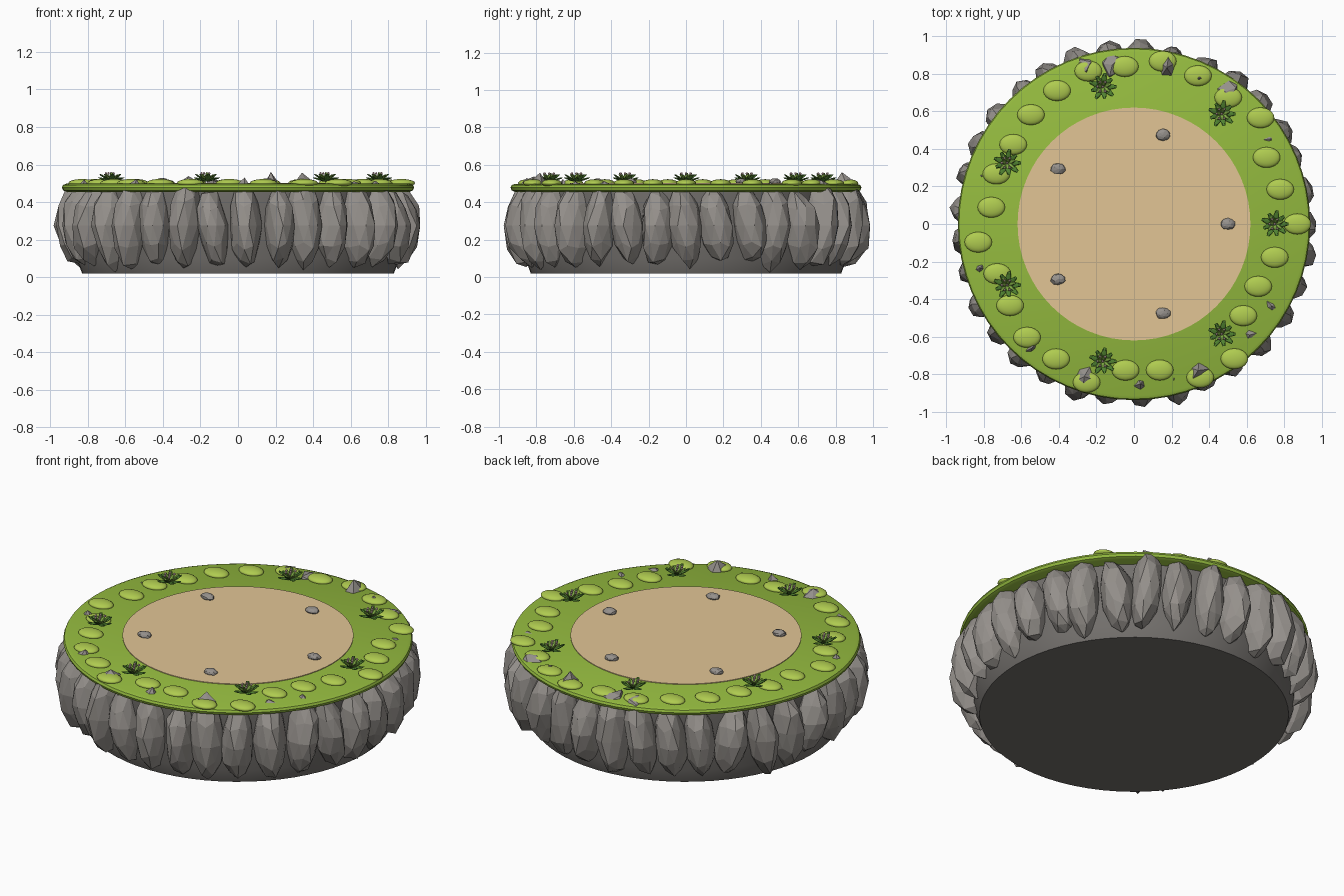
import bpy, bmesh, random
from math import sin, cos, pi, tau
from mathutils import Matrix, Vector

if "Cube" in bpy.data.objects:
    bpy.data.objects.remove(bpy.data.objects["Cube"])

random.seed(7)


def material(name, rgb):
    m = bpy.data.materials.new(name)
    m.diffuse_color = (*rgb, 1)
    m.use_nodes = True
    m.node_tree.nodes["Principled BSDF"].inputs["Base Color"].default_value = m.diffuse_color
    return m


GRASS = material("grass", (0.30, 0.50, 0.05))
MOSS = material("moss", (0.43, 0.60, 0.08))
SAND = material("sand", (0.76, 0.56, 0.30))
ROCK = material("rock", (0.30, 0.28, 0.26))
CORE = material("dark_rock", (0.17, 0.16, 0.15))
LEAF = material("leaf", (0.08, 0.22, 0.03))
LEAF_LIGHT = material("light_leaf", (0.22, 0.42, 0.06))
PETAL = material("petal", (0.80, 0.55, 0.55))


def finish(name, bm, mats, smooth=None):
    bmesh.ops.recalc_face_normals(bm, faces=bm.faces)
    me = bpy.data.meshes.new(name)
    bm.to_mesh(me)
    bm.free()
    for m in mats:
        me.materials.append(m)
    ob = bpy.data.objects.new(name, me)
    bpy.context.collection.objects.link(ob)
    if smooth:
        bpy.ops.object.select_all(action='DESELECT')
        ob.select_set(True)
        bpy.context.view_layer.objects.active = ob
        bpy.ops.object.shade_smooth_by_angle(angle=smooth)
    return ob


def disc(name, profile, mat, n=64):
    """Closed solid lathed from (radius, z) points, with flat caps."""
    bm = bmesh.new()
    rings = [[bm.verts.new((r * cos(tau * i / n), r * sin(tau * i / n), z))
              for i in range(n)] for r, z in profile]
    for a, b in zip(rings, rings[1:]):
        for i in range(n):
            j = (i + 1) % n
            bm.faces.new((a[i], a[j], b[j], b[i]))
    bm.faces.new(rings[0])
    bm.faces.new(rings[-1])
    return finish(name, bm, [mat], 0.6)


# Rock core, turf slab and sand floor
disc("rock_core", [(0.83, 0.02), (0.86, 0.10), (0.86, 0.465)], CORE)
disc("turf", [(0.915, 0.455), (0.932, 0.463), (0.938, 0.478),
              (0.932, 0.491), (0.915, 0.498)], GRASS)
disc("sand_floor", [(0.62, 0.48), (0.62, 0.502)], SAND)

# Ring of faceted boulders with pointed, inward leaning tips
N = 33
for k in range(N):
    a = tau * k / N + random.uniform(-0.02, 0.02)
    up = random.choice((0.20, 0.22, 0.24, 0.27))
    down = random.uniform(0.20, 0.25)
    depth = random.uniform(0.105, 0.13)
    wide = random.uniform(0.08, 0.095)
    lean = random.uniform(-0.03, 0.03)
    bm = bmesh.new()
    bmesh.ops.create_icosphere(bm, subdivisions=2, radius=1)
    turn = Matrix.Rotation(a, 3, 'Z')
    spin = Matrix.Rotation(random.uniform(0, tau), 3, 'Z')
    for v in bm.verts:
        p = spin @ v.co * random.uniform(0.90, 1.07)
        z = 0.275 + p.z * (up if p.z > 0 else down)
        q = Vector((0.868 + depth * p.x - 0.015 * p.z * p.z,
                    wide * p.y + lean * p.z, max(z, 0.005)))
        q = turn @ q
        r = q.xy.length
        if r > 0.995:
            q.x *= 0.995 / r
            q.y *= 0.995 / r
        v.co = q
    finish(f"boulder_{k:02d}", bm, [ROCK])

# Moss cushions around the turf
radii = [.87, .80, .79, .88, .84, .86, .88, .84, .85, .82, .80, .77, .78, .765,
         .835, .775, .79, .83, .83, .88, .78, .79, .89, .895, .76, .74, .77]
for k, r in enumerate(radii):
    a = tau * k / len(radii)
    bm = bmesh.new()
    bmesh.ops.create_uvsphere(bm, u_segments=20, v_segments=10, radius=1,
                              matrix=Matrix.Translation((r * cos(a), r * sin(a), 0.502))
                              @ Matrix.Diagonal((0.073, 0.055, 0.021, 1)))
    finish(f"moss_cushion_{k:02d}", bm, [MOSS], pi)

# Pebbles on the sand
for k in range(5):
    a = tau * k / 5
    bm = bmesh.new()
    bmesh.ops.create_icosphere(bm, subdivisions=2, radius=1)
    for v in bm.verts:
        p = v.co * random.uniform(0.9, 1.08)
        v.co = Vector((0.5 * cos(a) + 0.040 * p.x, 0.5 * sin(a) + 0.031 * p.y,
                       0.508 + 0.02 * p.z))
    finish(f"pebble_{k}", bm, [ROCK])


def blob(bm, matrix, index, u=6, v=4):
    first = len(bm.faces)
    bmesh.ops.create_uvsphere(bm, u_segments=u, v_segments=v, radius=1, matrix=matrix)
    bm.faces.ensure_lookup_table()
    for f in bm.faces[first:]:
        f.material_index = index


# Leafy rosettes with small blossoms: (leaf count, length, width, tilt, material)
rings = [(9, 0.042, 0.015, 0.30, 0), (7, 0.033, 0.012, 0.70, 1)]
for k in range(7):
    a = tau * k / 7
    base = Matrix.Translation((0.75 * cos(a), 0.75 * sin(a), 0.505))
    bm = bmesh.new()
    for count, length, width, tilt, index in rings:
        for i in range(count):
            leaf = (base @ Matrix.Rotation(tau * i / count + 0.3 * index, 4, 'Z')
                    @ Matrix.Rotation(-tilt - 0.25 * (i % 2), 4, 'Y')
                    @ Matrix.Translation((length, 0, 0.004))
                    @ Matrix.Diagonal((length, width, 0.005, 1)))
            blob(bm, leaf, index)
    for i in range(6):
        t = tau * i / 6
        r = 0.028 if i else 0
        blob(bm, base @ Matrix.Translation((r * cos(t), r * sin(t), 0.048))
             @ Matrix.Scale(0.007, 4), 2)
    finish(f"rosette_{k}", bm, [LEAF, LEAF_LIGHT, PETAL])
